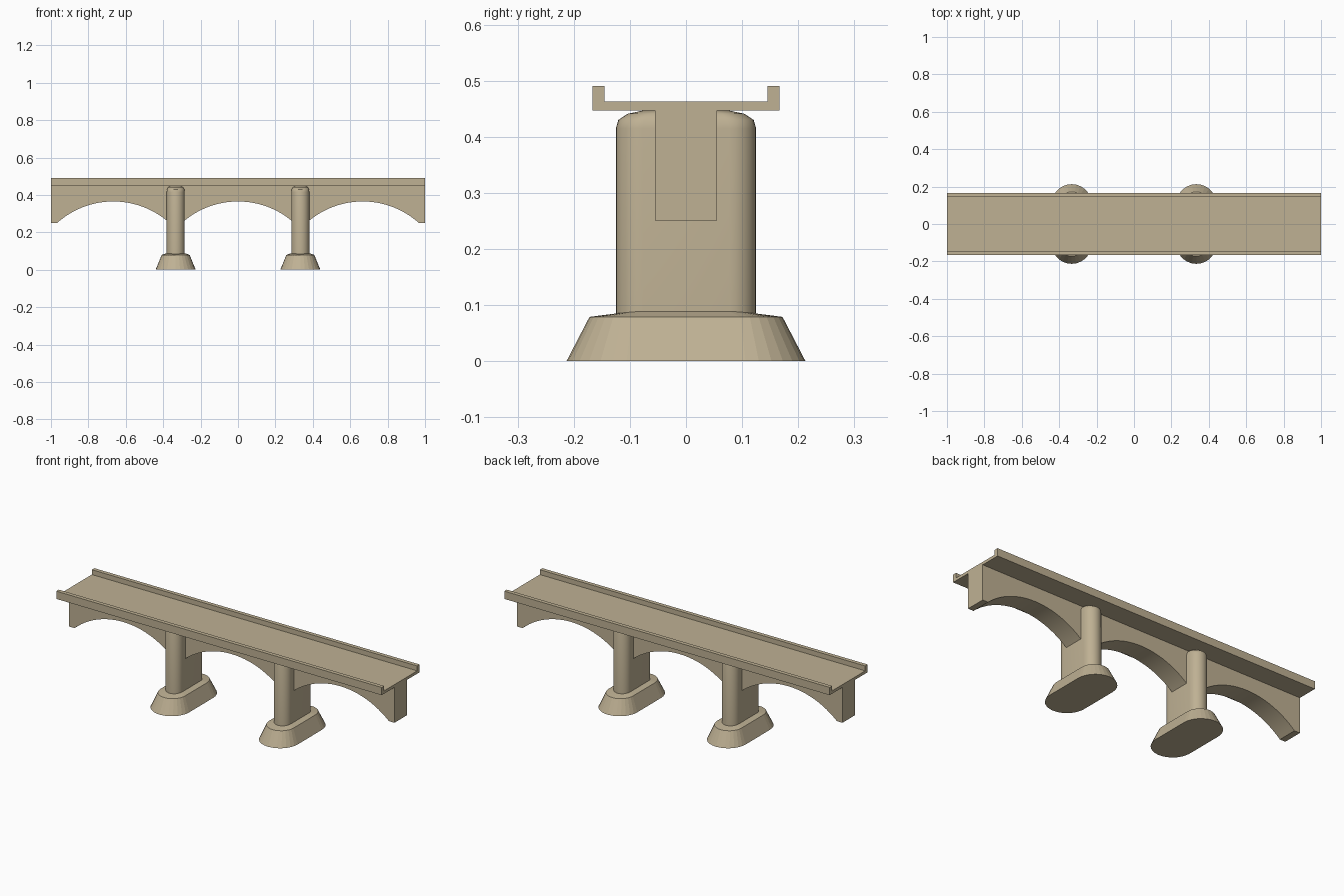
import bpy, bmesh, math

if "Cube" in bpy.data.objects:
    bpy.data.objects.remove(bpy.data.objects["Cube"])

stone = bpy.data.materials.new("sandstone")
stone.diffuse_color = (0.52, 0.44, 0.295, 1)
stone.use_nodes = True
stone.node_tree.nodes["Principled BSDF"].inputs["Base Color"].default_value = stone.diffuse_color


def finish(name, bm, smooth=None):
    bmesh.ops.recalc_face_normals(bm, faces=bm.faces)
    me = bpy.data.meshes.new(name)
    bm.to_mesh(me)
    bm.free()
    me.materials.append(stone)
    ob = bpy.data.objects.new(name, me)
    bpy.context.collection.objects.link(ob)
    if smooth:
        bpy.ops.object.select_all(action='DESELECT')
        ob.select_set(True)
        bpy.context.view_layer.objects.active = ob
        bpy.ops.object.shade_smooth_by_angle(angle=math.radians(smooth))
    return ob


def extrude(name, points, vec, smooth=None):
    bm = bmesh.new()
    face = bm.faces.new([bm.verts.new(p) for p in points])
    ext = bmesh.ops.extrude_face_region(bm, geom=[face], use_keep_orig=True)
    bmesh.ops.translate(bm, vec=vec, verts=[v for v in ext['geom'] if isinstance(v, bmesh.types.BMVert)])
    return finish(name, bm, smooth)


def stadium(hx, hy, n):
    """Outline with straight sides and half-round ends along y."""
    pts = []
    for sign, start in ((1, 0), (-1, math.pi)):
        for i in range(n + 1):
            a = start + math.pi * i / n
            pts.append((hx * math.cos(a), sign * (hy - hx) + hx * math.sin(a)))
    return pts


def loft(name, rings, x0, smooth=None):
    bm = bmesh.new()
    loops = [[bm.verts.new((x0 + x, y, z)) for x, y, z in r] for r in rings]
    for a, b in zip(loops, loops[1:]):
        for i in range(len(a)):
            j = (i + 1) % len(a)
            bm.faces.new((a[i], a[j], b[j], b[i]))
    bm.faces.new(loops[0])
    bm.faces.new(loops[-1])
    return finish(name, bm, smooth)


# Road deck with raised parapets
half = [(0.167, 0.447), (0.167, 0.49), (0.145, 0.49), (0.145, 0.463)]
section = half + [(-y, z) for y, z in reversed(half)]
extrude("road_deck", [(-1, y, z) for y, z in section], (2, 0, 0))

# Spandrel wall cut by three segmental arches
BOTTOM, CROWN, R = 0.251, 0.365, 0.45
reach = math.asin(math.sqrt(R * R - (R - CROWN + BOTTOM) ** 2) / R)
wall = [(1, -0.055, 0.447), (-1, -0.055, 0.447), (-1, -0.055, BOTTOM)]
for cx in (-2 / 3, 0, 2 / 3):
    for i in range(25):
        a = reach * (i / 12 - 1)
        wall.append((cx + R * math.sin(a), -0.055, CROWN - R + R * math.cos(a)))
wall.append((1, -0.055, BOTTOM))
extrude("arched_wall", wall, (0, 0.11, 0), 30)

# Piers with domed tops, on tapered footings
for side, x0 in (("left", -1 / 3), ("right", 1 / 3)):
    shaft = stadium(0.048, 0.125, 14)
    steps = [(1, 0.07), (1, 0.415), (0.965, 0.430), (0.83, 0.441), (0.62, 0.4465)]
    loft(side + "_pier", [[(x * s, y * s, z) for x, y in shaft] for s, z in steps], x0, 40)

    foot = [[(x, y, 0) for x, y in stadium(0.107, 0.213, 14)],
            [(x, y, 0.079) for x, y in stadium(0.075, 0.172, 14)],
            [(x, y, 0.092 - 0.007 * (y / 0.125) ** 2) for x, y in stadium(0.047, 0.124, 14)]]
    loft(side + "_footing", foot, x0)
